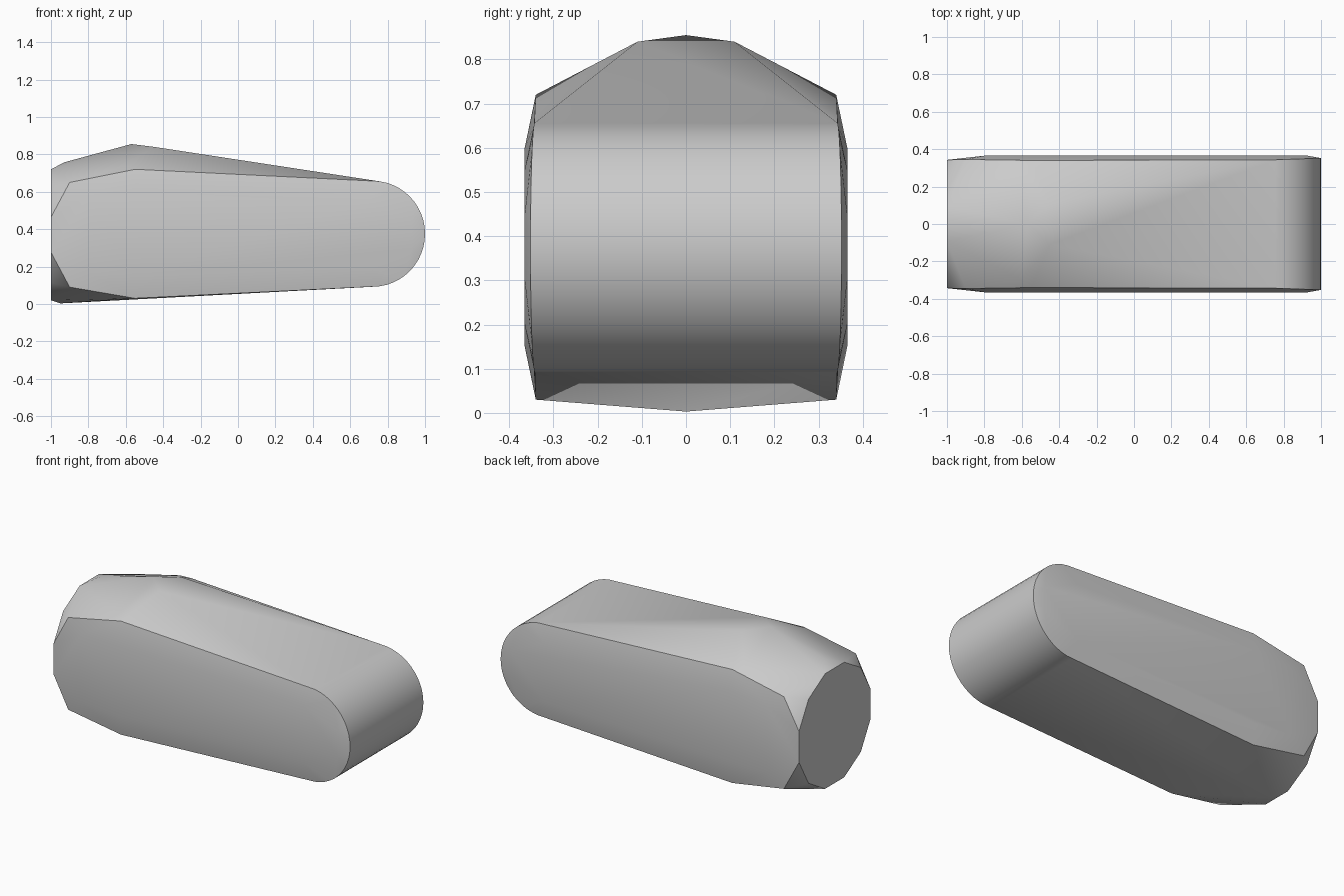
import bpy, bmesh
from math import sin, cos, pi, radians

cube = bpy.data.objects.get("Cube")
if cube:
    bpy.data.objects.remove(cube, do_unlink=True)

grey = bpy.data.materials.new("plain grey")
grey.use_nodes = True
colour = (0.6, 0.6, 0.6, 1)
grey.diffuse_color = colour
grey.node_tree.nodes["Principled BSDF"].inputs["Base Color"].default_value = colour

points = []


def mirrored(x, y, z):
    """Add a point on both sides of the centre plane."""
    points.append((x, y, z))
    if y:
        points.append((x, -y, z))


# Rounded nose: a half cylinder across the body, slightly bulged at its rims
steps = 24
for i in range(steps + 1):
    a = -pi / 2 + pi * i / steps
    mirrored(0.72 + 0.28 * cos(a), 0.342 + 0.01 * cos(a), 0.375 + 0.283 * sin(a))

# Flat twelve-sided tail
for i in range(12):
    a = radians(15 + 30 * i)
    points.append((-1, 0.355 * cos(a), 0.37 + 0.362 * sin(a)))

# Bulging side panels
for x, low, high in ((-0.8, 0.17, 0.58), (-0.55, 0.15, 0.6), (0.7, 0.2, 0.55), (0.93, 0.3, 0.45)):
    mirrored(x, 0.365, low)
    mirrored(x, 0.365, high)

# Shoulders, ridge and keel
for p in ((-0.9, 0.345, 0.65), (-0.9, 0.345, 0.09),
          (-0.55, 0.34, 0.72), (-0.55, 0.34, 0.03),
          (-0.6, 0.3, 0.74), (-0.45, 0.11, 0.84),
          (-0.57, 0, 0.855), (-0.93, 0, 0.757), (-0.95, 0, 0.003)):
    mirrored(*p)

# Wrap the profiles in one tight skin
bm = bmesh.new()
for p in points:
    bm.verts.new(p)
result = bmesh.ops.convex_hull(bm, input=bm.verts)
loose = {g for g in result["geom_interior"] + result["geom_unused"]
         if isinstance(g, bmesh.types.BMVert)}
bmesh.ops.delete(bm, geom=list(loose), context="VERTS")
bmesh.ops.dissolve_limit(bm, angle_limit=radians(0.5), verts=bm.verts, edges=bm.edges)
bmesh.ops.recalc_face_normals(bm, faces=bm.faces)

mesh = bpy.data.meshes.new("rounded_body")
bm.to_mesh(mesh)
bm.free()
mesh.materials.append(grey)
body = bpy.data.objects.new("rounded_body", mesh)
bpy.context.collection.objects.link(body)

# Smooth the gentle curves and keep the rims sharp
bpy.ops.object.select_all(action="DESELECT")
body.select_set(True)
bpy.context.view_layer.objects.active = body
bpy.ops.object.shade_smooth_by_angle(angle=radians(30))
